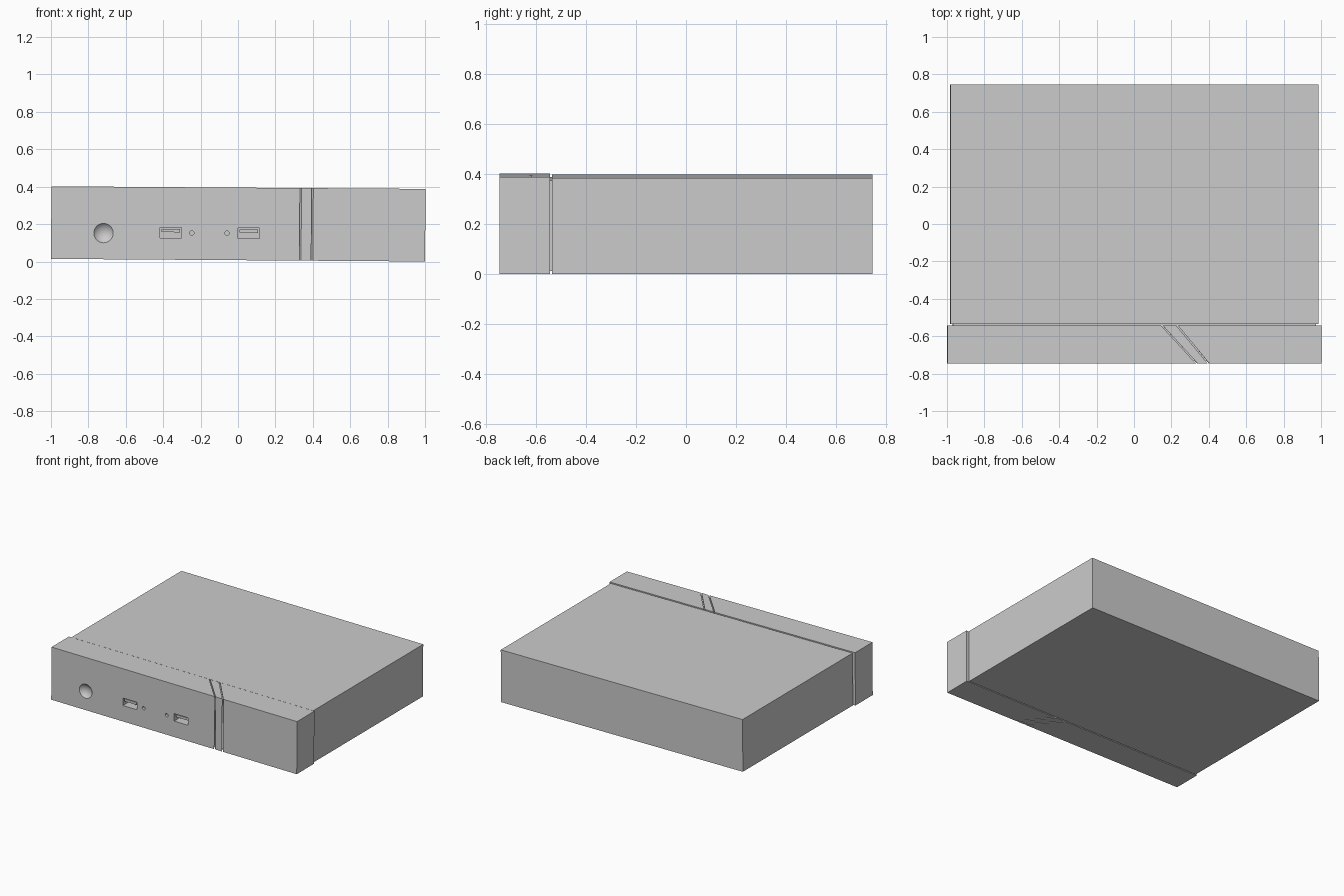
import bpy, bmesh, math
from mathutils import Matrix

if "Cube" in bpy.data.objects:
    bpy.data.objects.remove(bpy.data.objects["Cube"])

FRONT, SEAM, BACK = -0.745, -0.543, 0.745
# the whole case leans very slightly down to the right
TILT = Matrix.Translation((0, 0, 0.007)) @ Matrix.Rotation(0.007, 4, 'Y')


def finish(name, bm):
    bmesh.ops.recalc_face_normals(bm, faces=bm.faces)
    bm.transform(TILT)
    mesh = bpy.data.meshes.new(name)
    bm.to_mesh(mesh)
    bm.free()
    obj = bpy.data.objects.new(name, mesh)
    bpy.context.collection.objects.link(obj)
    return obj


def prism(name, outline, z0, z1):
    """Extrude a plan outline (x, y) from z0 to z1."""
    bm = bmesh.new()
    base = bm.faces.new([bm.verts.new((x, y, z0)) for x, y in outline])
    top = bmesh.ops.extrude_face_region(bm, geom=[base])['geom']
    verts = [v for v in top if isinstance(v, bmesh.types.BMVert)]
    bmesh.ops.translate(bm, verts=verts, vec=(0, 0, z1 - z0))
    return finish(name, bm)


def box(name, x0, x1, y0, y1, z0, z1):
    return prism(name, [(x0, y0), (x1, y0), (x1, y1), (x0, y1)], z0, z1)


def cut(target, cutter):
    mod = target.modifiers.new("cut", 'BOOLEAN')
    mod.operation, mod.solver, mod.object = 'DIFFERENCE', 'EXACT', cutter
    bpy.context.view_layer.objects.active = target
    bpy.ops.object.modifier_apply(modifier=mod.name)
    bpy.data.objects.remove(cutter)


# main case and the recessed neck in the seam
box("main_case", -0.985, 0.985, -0.535, BACK, 0, 0.384)
box("seam_neck", -0.97, 0.97, SEAM - 0.01, -0.52, 0.012, 0.374)

# front bezel: two blocks with a slanted strip between them
H = 0.388
left = prism("bezel_left", [(-1, FRONT), (0.328, FRONT), (0.142, SEAM), (-1, SEAM)], 0, H)
prism("bezel_strip", [(0.337, FRONT), (0.391, FRONT), (0.223, SEAM), (0.151, SEAM)], 0, H)
prism("bezel_right", [(0.400, FRONT), (1, FRONT), (1, SEAM), (0.232, SEAM)], 0, H)
prism("groove_core", [(0.30, FRONT + 0.012), (0.43, FRONT + 0.012),
                      (0.27, SEAM), (0.11, SEAM)], 0.012, H - 0.012)

# dished power button
r, d = 0.052, 0.025
R = (r * r + d * d) / (2 * d)
bm = bmesh.new()
bmesh.ops.create_uvsphere(
    bm, u_segments=32, v_segments=32, radius=R,
    matrix=Matrix.Translation((-0.72, FRONT - R + d, 0.14)) @ Matrix.Rotation(math.pi / 2, 4, 'X'))
cut(left, finish("dish_cutter", bm))

# two sockets, each with an inner tongue
for i, x in enumerate((-0.417, 0.0)):
    cut(left, box("socket_cutter", x, x + 0.115, -0.8, FRONT + 0.06, 0.117, 0.172))
    box(f"socket_tongue_{i + 1}", x + 0.008, x + 0.107, FRONT + 0.008, FRONT + 0.065, 0.147, 0.165)

# small round holes beside the sockets
for x in (-0.248, -0.06):
    bm = bmesh.new()
    bmesh.ops.create_cone(
        bm, cap_ends=True, segments=12, radius1=0.012, radius2=0.012, depth=0.1,
        matrix=Matrix.Translation((x, FRONT - 0.02, 0.144)) @ Matrix.Rotation(math.pi / 2, 4, 'X'))
    cut(left, finish("hole_cutter", bm))

bpy.ops.object.select_all(action='DESELECT')
left.select_set(True)
bpy.context.view_layer.objects.active = left
bpy.ops.object.shade_smooth_by_angle(angle=math.radians(25))
